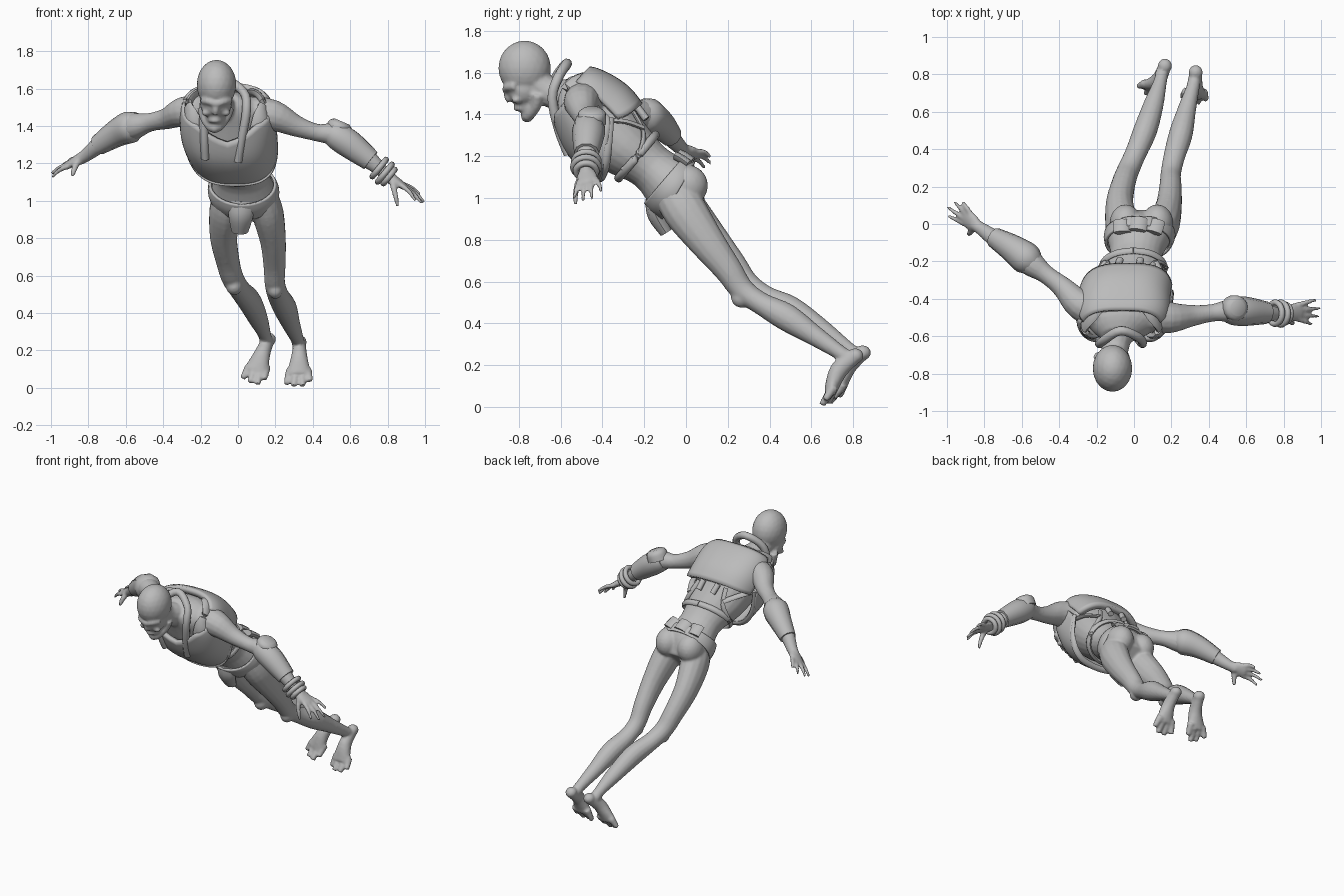
import bpy, bmesh, math
from mathutils import Vector, Matrix

grey = bpy.data.materials.new("plain_grey")
grey.diffuse_color = (0.5, 0.5, 0.5, 1)
FRONT = Vector((0, -0.65, -0.76))


def spline(rows, t):
    """Catmull-Rom sample of a list of number rows."""
    i = min(int(t), len(rows) - 2)
    f = t - i
    p = [rows[max(0, min(len(rows) - 1, i + k))] for k in (-1, 0, 1, 2)]
    return [0.5 * (2 * b + (c - a) * f + (2 * a - 5 * b + 4 * c - d) * f * f
                   + (3 * b - a - 3 * c + d) * f ** 3) for a, b, c, d in zip(*p)]


def skin_rings(bm, rings):
    """Bridge rings of points and cap both ends."""
    vs = [[bm.verts.new(p) for p in r] for r in rings]
    n = len(vs[0])
    for a, b in zip(vs, vs[1:]):
        for j in range(n):
            bm.faces.new((a[j], a[(j + 1) % n], b[(j + 1) % n], b[j]))
    bm.faces.new(vs[0][::-1])
    bm.faces.new(vs[-1])


def loft(bm, rows, hint=(0, 0, 1), sides=14, steps=4):
    """Rows are x, y, z, radius, and optionally a second radius along hint."""
    rows = [tuple(r) if len(r) == 5 else tuple(r) + (r[3],) for r in rows]
    pts = [spline(rows, k / steps) for k in range((len(rows) - 1) * steps + 1)]
    rings = []
    for k, p in enumerate(pts):
        t = Vector(pts[min(k + 1, len(pts) - 1)][:3]) - Vector(pts[max(k - 1, 0)][:3])
        u = t.cross(Vector(hint)).normalized()
        v = u.cross(t).normalized()
        rings.append([Vector(p[:3]) + u * p[3] * math.cos(a) + v * p[4] * math.sin(a)
                      for a in (2 * math.pi * j / sides for j in range(sides))])
    skin_rings(bm, rings)


def ball(bm, c, r, tilt=0):
    m = Matrix.Translation(c) @ Matrix.Rotation(tilt, 4, 'X') @ Matrix.Diagonal((*r, 1))
    bmesh.ops.create_icosphere(bm, subdivisions=3, radius=1, matrix=m)


def finish(bm, name, angle=50):
    bmesh.ops.recalc_face_normals(bm, faces=bm.faces)
    me = bpy.data.meshes.new(name)
    bm.to_mesh(me)
    bm.free()
    ob = bpy.data.objects.new(name, me)
    bpy.context.collection.objects.link(ob)
    me.materials.append(grey)
    bpy.ops.object.select_all(action='DESELECT')
    bpy.context.view_layer.objects.active = ob
    ob.select_set(True)
    bpy.ops.object.shade_smooth_by_angle(angle=math.radians(angle))
    return ob


def tube(name, rows, **kw):
    bm = bmesh.new()
    loft(bm, rows, **kw)
    return finish(bm, name)


# Torso stations: x, y, z, half width, half depth
TORSO = [(-.08, -.60, 1.53, .09, .07), (-.06, -.53, 1.49, .19, .12), (-.05, -.42, 1.37, .205, .17),
         (-.02, -.30, 1.25, .185, .15), (.01, -.17, 1.15, .14, .115), (.03, -.06, 1.05, .172, .14),
         (.035, .02, .95, .13, .09)]


def on_torso(s, deg, off=0, square=1):
    x, y, z, w, d = spline(TORSO, s)
    sn, cs = math.sin(math.radians(deg)), math.cos(math.radians(deg))
    sn, cs = (math.copysign(abs(v) ** square, v) for v in (sn, cs))
    return Vector((x, y, z)) + Vector((1, 0, 0)) * (w + off) * sn + FRONT * (d + off) * cs


def panel(name, s0, s1, a0, a1, off, thick, n=28, m=12, square=1):
    """Shell over the torso; s0 and s1 are functions of the angle."""
    bm = bmesh.new()
    grid = []
    for j in range(n + 1):
        a = a0 + (a1 - a0) * j / n
        grid.append([bm.verts.new(on_torso(s0(a) + (s1(a) - s0(a)) * i / m, a, off, square)) for i in range(m + 1)])
    for p, q in zip(grid, grid[1:]):
        for i in range(m):
            bm.faces.new((p[i], q[i], q[i + 1], p[i + 1]))
    bmesh.ops.remove_doubles(bm, verts=bm.verts, dist=1e-4)
    ob = finish(bm, name)
    mod = ob.modifiers.new("thickness", 'SOLIDIFY')
    mod.thickness = thick
    mod.offset = 0
    return ob


def strap(name, path, off, r, flat, square=1):
    tube(name, [(*on_torso(s, a, off, square), r, flat) for s, a in path], hint=FRONT, sides=8)


# ---- Body, fused from overlapping volumes
b = bmesh.new()
skin_rings(b, [[on_torso(k / 4, j * 15) for j in range(24)] for k in range(25)])
# neck, skull and face
loft(b, [(-.11, -.72, 1.55, .075), (-.10, -.66, 1.51, .073), (-.085, -.59, 1.49, .08), (-.06, -.5, 1.45, .1)])
ball(b, (-.115, -.772, 1.622), (.106, .126, .132))
ball(b, (-.118, -.775, 1.525), (.086, .085, .09))
ball(b, (-.122, -.755, 1.445), (.052, .055, .05))
loft(b, [(-.19, -.71, 1.50, .028), (-.175, -.72, 1.44, .027), (-.125, -.762, 1.39, .03),
         (-.07, -.72, 1.44, .027), (-.045, -.71, 1.50, .028)], hint=(0, 1, 0))
loft(b, [(-.19, -.815, 1.535, .018), (-.16, -.85, 1.532, .02), (-.115, -.862, 1.52, .018),
         (-.07, -.85, 1.532, .02), (-.04, -.815, 1.535, .018)])
loft(b, [(-.117, -.86, 1.52, .014), (-.12, -.855, 1.487, .017), (-.12, -.84, 1.468, .02)], hint=(0, 1, 0))
loft(b, [(-.155, -.79, 1.432, .012), (-.122, -.812, 1.43, .015), (-.088, -.79, 1.432, .012)])
for x in (-.17, -.066):
    ball(b, (x, -.81, 1.47), (.024, .024, .018))

# arms
ARM_L = [(.08, -.48, 1.46, .1), (.19, -.50, 1.455, .085), (.31, -.49, 1.40, .058), (.42, -.475, 1.365, .047),
         (.5, -.465, 1.355, .06), (.58, -.465, 1.31, .066), (.7, -.475, 1.22, .05), (.77, -.48, 1.16, .035),
         (.83, -.475, 1.11, .032)]
ARM_R = [(-.17, -.48, 1.47, .1), (-.29, -.43, 1.475, .082), (-.38, -.34, 1.44, .058), (-.47, -.27, 1.42, .05),
         (-.55, -.21, 1.40, .07), (-.63, -.14, 1.37, .068), (-.74, -.08, 1.30, .048), (-.81, -.03, 1.245, .036),
         (-.86, 0, 1.215, .03)]
loft(b, ARM_L)
loft(b, ARM_R)

# hands: wrist, knuckle centre, spread direction, finger tips
HANDS = [((.80, -.478, 1.135), (.89, -.468, 1.075), (0, 1, .12),
          [(.95, -.535, 1.0), (.985, -.495, .985), (.997, -.45, .995), (.975, -.405, 1.03)], (.855, -.53, .97)),
         ((-.83, -.02, 1.235), (-.905, .04, 1.195), (.35, .6, .42),
          [(-.995, .045, 1.125), (-.997, .09, 1.145), (-.96, .118, 1.165), (-.915, .118, 1.195)],
          (-.885, -.055, 1.13))]
for wrist, kn, spread, tips, thumb in HANDS:
    w, k, sp = Vector(wrist), Vector(kn), Vector(spread).normalized()
    up = (k - w).cross(sp)
    loft(b, [(*w, .032, .026), (*w.lerp(k, .5), .049, .024), (*k, .048, .018)], hint=up)
    for i, tip in enumerate(tips):
        base = w.lerp(k, .8) + sp * (i - 1.5) * .025
        mid = base.lerp(Vector(tip), .55) + Vector((0, 0, .012))
        loft(b, [(*base, .015), (*mid, .0125), (*tip, .009)], sides=10)
    base = w.lerp(k, .25) - sp * .02
    loft(b, [(*base, .02), (*(base.lerp(Vector(thumb), .5) - sp * .012), .016), (*thumb, .01)], sides=10)

# legs, radii front to back and side to side
loft(b, [(-.05, -.06, 1.03, .1, .085), (-.065, .0, .94, .105, .09), (-.077, .11, .81, .088, .074), (-.055, .22, .68, .07, .064),
         (-.03, .29, .59, .06, .06), (.01, .38, .525, .056, .058), (.06, .50, .465, .066, .064), (.105, .64, .375, .052, .054),
         (.14, .76, .29, .036, .036), (.15, .81, .25, .036, .036)], hint=(1, 0, 0))
loft(b, [(.13, -.06, 1.03, .1, .08), (.16, .0, .93, .105, .085), (.187, .10, .79, .086, .07), (.195, .20, .66, .068, .06),
         (.197, .27, .56, .058, .055), (.215, .36, .495, .054, .058), (.25, .48, .43, .066, .064), (.282, .61, .345, .05, .05),
         (.315, .73, .265, .036, .036), (.325, .78, .23, .036, .036)], hint=(1, 0, 0))
# knees and buttocks
ball(b, (-.02, .29, .545), (.045, .05, .05))
ball(b, (.2, .265, .525), (.042, .05, .05))
for x in (-.045, .125):
    ball(b, (x, .005, 1.06), (.085, .1, .1))

# feet: heel, ball of the foot, toe tips
FEET = [((.165, .845, .26), (.095, .735, .085), [(.025, .735, .05), (.065, .695, .03), (.105, .685, .02), (.14, .705, .045)]),
        ((.33, .81, .245), (.325, .69, .07), [(.258, .68, .018), (.298, .65, .01), (.345, .65, .01), (.385, .665, .035)])]
for heel, pad, toes in FEET:
    h, p = Vector(heel), Vector(pad)
    ball(b, h, (.038, .04, .036))
    loft(b, [(*h, .034, .036), (*(h.lerp(p, .45) + Vector((0, -.025, .01))), .042, .044), (*p, .068, .03)],
         hint=(0, -1, .6))
    for i, tip in enumerate(toes):
        base = p.lerp(h, .15) + Vector(((i - 1.5) * .03, 0, 0))
        loft(b, [(*base, .026), (*base.lerp(Vector(tip), .6), .02), (*tip, .016)], hint=(0, 1, 0), sides=10)

body = finish(b, "body", 180)
mod = body.modifiers.new("fuse", 'REMESH')
mod.mode = 'VOXEL'
mod.voxel_size = 0.009
mod.use_smooth_shade = True
mod = body.modifiers.new("soften", 'SMOOTH')
mod.factor = 0.5
mod.iterations = 3

# ---- Vest: front bib with rounded hem, padded back plate, rims and straps
hem = lambda a: 3.15 - .95 * (abs(a) / 100) ** 3
neckline = lambda a: 0.9 + 0.5 * max(0, 1 - abs(a) / 40)
panel("vest_front", neckline, hem, -100, 100, .036, .03, square=.8)
panel("vest_back", lambda a: .75, lambda a: 2.6 - .2 * (abs(a - 180) / 75) ** 4, 105, 255, .03, .04, square=.72)
strap("vest_hem", [(hem(a), a) for a in range(-100, 101, 20)], .04, .012, .02, .8)
for side, sg in (("left", 1), ("right", -1)):
    strap(side + "_shoulder_band", [(1.4, 40 * sg), (.85, 60 * sg), (.72, 95 * sg), (.85, 130 * sg), (1.3, 150 * sg)], .035, .045, .02)
    strap(side + "_side_strap", [(2.2, 100 * sg), (2.6, 120 * sg), (3.1, 140 * sg)], .02, .02, .012)
    strap(side + "_back_strap", [(2.6, 150 * sg), (3.2, 135 * sg), (3.5, 95 * sg), (3.45, 50 * sg)], .012, .016, .01)
    strap(side + "_buckle", [(2.6, 165 * sg), (3.0, 165 * sg)], .025, .02, .018)
strap("lower_chest_belt", [(3.5, a) for a in range(-180, 181, 30)], .012, .02, .014)

# scarf roll around the neck with two hanging ends
tube("scarf", [(-.175, -.565, 1.225, .022), (-.18, -.61, 1.33, .023), (-.185, -.64, 1.48, .024),
               (-.16, -.62, 1.58, .024), (-.07, -.57, 1.643, .025), (.03, -.61, 1.58, .024),
               (.045, -.64, 1.48, .024), (.02, -.61, 1.33, .023), (0, -.565, 1.21, .022)], hint=(0, 1, .2), sides=10)

# ---- Hip wrap, front flap and belt pouches
panel("hip_wrap", lambda a: 4.6, lambda a: 5.2 + .2 * math.cos(math.radians(a)), -180, 180, .012, .014, n=36)
tube("front_flap", [(.02, -.165, 1.0, .07, .03), (.015, -.145, .92, .066, .04), (.01, -.095, .835, .045, .03)], hint=(0, -1, 0), sides=8)
for i, a in enumerate((150, 180, 210)):
    strap("belt_pouch_%d" % (i + 1), [(4.4, a), (4.62, a), (4.9, a)], .012, .048, .022)

# ---- Forearm guards and wrist rings
tube("left_bracer", [(.49, -.465, 1.365, .062), (.53, -.465, 1.345, .076), (.60, -.467, 1.30, .078), (.71, -.475, 1.215, .06)], sides=10)
tube("left_elbow_disc", [(.53, -.45, 1.36, .07), (.548, -.45, 1.405, .066), (.556, -.45, 1.424, .042)], hint=(0, 1, 0))
tube("right_bracer", [(-.535, -.22, 1.405, .062), (-.575, -.185, 1.395, .086), (-.65, -.13, 1.36, .074), (-.75, -.07, 1.295, .054)], sides=10)
for i, (c, r) in enumerate((((.755, -.477, 1.175), .058), ((.785, -.479, 1.148), .06), ((.808, -.478, 1.13), .048))):
    bpy.ops.mesh.primitive_torus_add(major_radius=r, minor_radius=.016, major_segments=24, minor_segments=8, location=c,
                                     rotation=Vector((.08, 0, -.065)).to_track_quat('Z', 'Y').to_euler())
    ring = bpy.context.object
    ring.name = "wrist_ring_%d" % (i + 1)
    ring.data.materials.append(grey)
    bpy.ops.object.shade_smooth()
